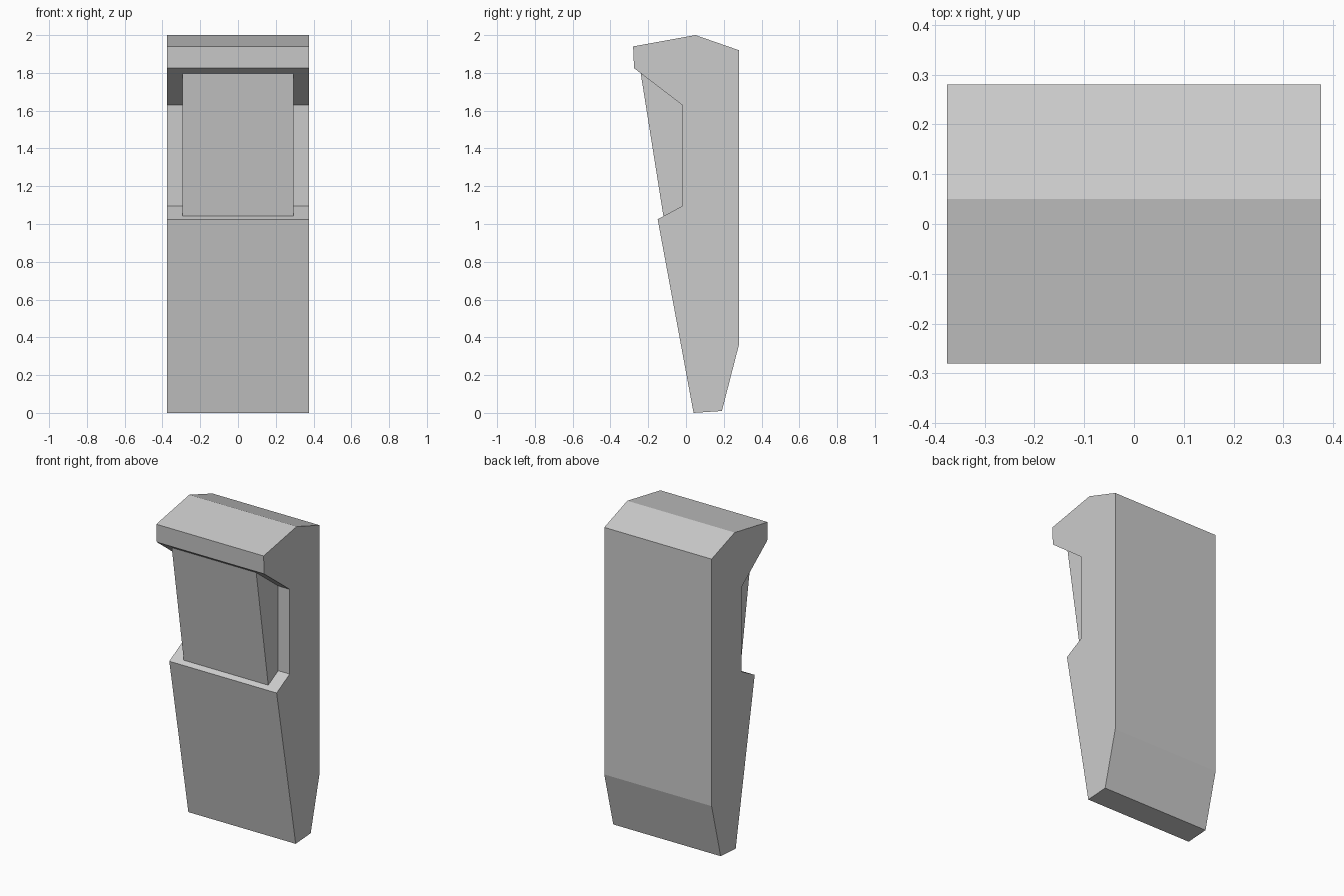
import bpy, bmesh

if "Cube" in bpy.data.objects:
    bpy.data.objects.remove(bpy.data.objects["Cube"])


def extrude_profile(name, profile, half_width):
    """Extrude a (y, z) side profile symmetrically along x."""
    bm = bmesh.new()
    face = bm.faces.new([bm.verts.new((-half_width, y, z)) for y, z in profile])
    ext = bmesh.ops.extrude_face_region(bm, geom=[face])
    moved = [v for v in ext["geom"] if isinstance(v, bmesh.types.BMVert)]
    bmesh.ops.translate(bm, verts=moved, vec=(2 * half_width, 0, 0))
    bmesh.ops.recalc_face_normals(bm, faces=bm.faces)
    mesh = bpy.data.meshes.new(name)
    bm.to_mesh(mesh)
    bm.free()
    obj = bpy.data.objects.new(name, mesh)
    bpy.context.collection.objects.link(obj)
    return obj


# Main body: tapered foot, recessed waist, overhanging ridged cap
body = extrude_profile("body", [
    (0.04, 0.0), (0.19, 0.01), (0.28, 0.36), (0.28, 1.92), (0.05, 2.0),
    (-0.28, 1.94), (-0.275, 1.825), (-0.02, 1.63), (-0.02, 1.095), (-0.15, 1.025),
], 0.375)

# Sloped front panel filling the middle of the recess, sunk into the body
panel = extrude_profile("front_panel", [
    (-0.113, 1.0), (0.05, 1.0), (0.05, 1.85), (-0.248, 1.85),
], 0.295)

# Fuse the panel so no hidden faces remain
union = body.modifiers.new("join_panel", 'BOOLEAN')
union.operation = 'UNION'
union.solver = 'EXACT'
union.object = panel
bpy.context.view_layer.objects.active = body
bpy.ops.object.modifier_apply(modifier=union.name)
bpy.data.objects.remove(panel)
